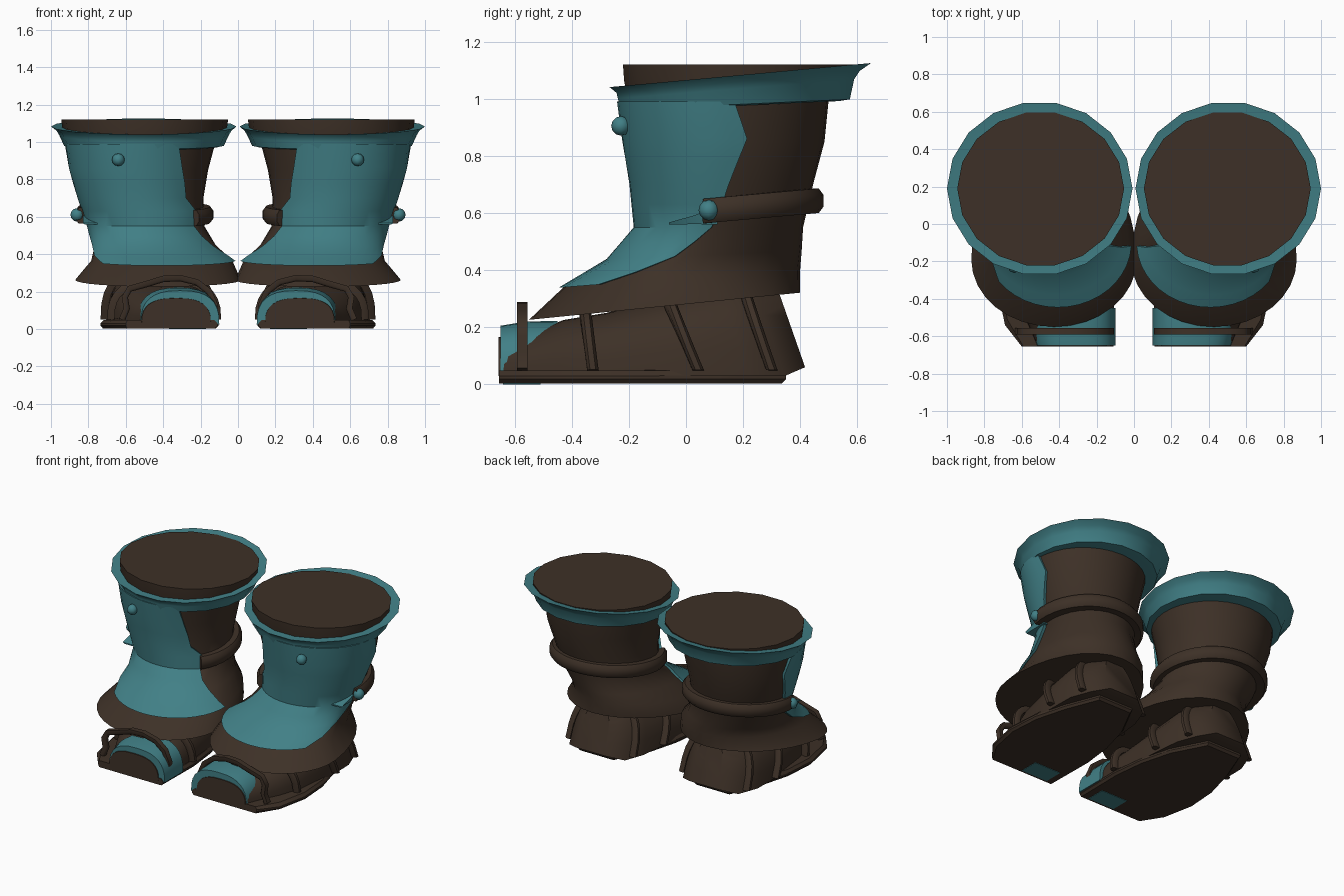
import bpy, bmesh, math
from mathutils import Vector

if "Cube" in bpy.data.objects:
    bpy.data.objects.remove(bpy.data.objects["Cube"])


def material(name, rgb):
    m = bpy.data.materials.new(name)
    m.diffuse_color = (*rgb, 1)
    m.use_nodes = True
    m.node_tree.nodes["Principled BSDF"].inputs["Base Color"].default_value = m.diffuse_color
    return m


BROWN = material("dark brown leather", (0.047, 0.030, 0.020))
TEAL = material("teal leather", (0.053, 0.215, 0.24))


def finish(bm, name, mat, angle=40):
    """Turn a bmesh into a named part, mirrored for the other boot."""
    bmesh.ops.recalc_face_normals(bm, faces=bm.faces)
    me = bpy.data.meshes.new(name)
    bm.to_mesh(me)
    bm.free()
    me.materials.append(mat)
    ob = bpy.data.objects.new(name, me)
    bpy.context.collection.objects.link(ob)
    bpy.ops.object.select_all(action='DESELECT')
    ob.select_set(True)
    bpy.context.view_layer.objects.active = ob
    bpy.ops.object.shade_smooth_by_angle(angle=math.radians(angle))
    mod = ob.modifiers.new("other boot", 'MIRROR')
    mod.use_mirror_merge = False
    return ob


def loft(name, mat, rings, angle=40):
    """Skin closed rings of equal length and cap both ends."""
    bm = bmesh.new()
    vs = [[bm.verts.new(p) for p in r] for r in rings]
    n = len(vs[0])
    for a, b in zip(vs, vs[1:]):
        for i in range(n):
            j = (i + 1) % n
            bm.faces.new((a[i], a[j], b[j], b[i]))
    bm.faces.new(vs[0])
    bm.faces.new(vs[-1])
    return finish(bm, name, mat, angle)


def egg(p, deg, off=0.0, dz=0.0):
    """Point on an egg ring: x min/max, y min/max, y of widest, z, slope."""
    x0, x1, y0, y1, cy, z, s = p
    a = math.radians(deg)
    c, sn = math.cos(a), math.sin(a)
    ry = (y1 - cy if sn > 0 else cy - y0) + off
    y = cy + ry * sn
    return Vector(((x0 + x1) / 2 + ((x1 - x0) / 2 + off) * c, y, z + s * (y - cy) + dz))


def ring(p, n=32):
    return [egg(p, 360 * i / n) for i in range(n)]


# Shaft and flared ankle skirt
SHAFT = [
    (0.12, 0.91, -0.225, 0.50, 0.13, 1.00, 0),
    (0.16, 0.885, -0.205, 0.485, 0.13, 0.85, 0),
    (0.185, 0.84, -0.18, 0.445, 0.12, 0.70, 0),
    (0.18, 0.79, -0.165, 0.41, 0.11, 0.55, 0),
    (0.12, 0.765, -0.26, 0.405, 0.00, 0.45, 0.04),
    (0.03, 0.785, -0.43, 0.40, -0.10, 0.365, 0.08),
    (-0.015, 0.87, -0.55, 0.40, -0.19, 0.262, 0.1),
]
loft("boot_shaft", BROWN, [ring(p) for p in SHAFT])


def shaft_at(z):
    for a, b in zip(SHAFT, SHAFT[1:]):
        if b[5] <= z <= a[5]:
            t = (a[5] - z) / (a[5] - b[5])
            return tuple(u + (v - u) * t for u, v in zip(a, b))


# Front panel wrapped over the shaft: height, inner angle, outer angle
PANEL = [(0.99, -119, 6), (0.86, -126, 13), (0.78, -130, 9), (0.70, -133, 5),
         (0.63, -146, 2), (0.55, -141, -4), (0.50, -145, -5), (0.45, -155, -8),
         (0.40, -168, -22), (0.366, -177, -37)]
rows = []
for z, a0, a1 in PANEL:
    p = shaft_at(z)
    angs = [a0 + (a1 - a0) * i / 16 for i in range(17)]
    rows.append([egg(p, a, 0.018) for a in angs] +
                [egg(p, a, -0.015) for a in reversed(angs)])
loft("front_panel", TEAL, rows)

# Belt around the back of the shaft
belt = shaft_at(0.64)
sect = [(-0.02, -0.043), (0.035, -0.043), (0.052, -0.02), (0.052, 0.02), (0.035, 0.043), (-0.02, 0.043)]
rows = []
for i in range(25):
    a = -10 + 228 * i / 24
    lift = 0.1 * (egg(belt, a).y - 0.4)
    rows.append([egg(belt, a, o, dz + lift) for o, dz in sect])
loft("shaft_belt", BROWN, rows)

# Pointed tongue of the belt clasp
loft("belt_tongue", TEAL, [
    [(0.79 + dx, y, z + h * k) for dx, k in ((-0.04, -1), (0.03, -1), (0.04, 1), (-0.04, 1))]
    for y, z, h in ((-0.06, 0.563, 0.004), (0.02, 0.575, 0.014), (0.11, 0.59, 0.03))])

# Flared collar and the closed top
COLLAR = [
    (0.10, 0.91, -0.22, 0.54, 0.16, 0.975, 0.045),
    (0.075, 0.93, -0.235, 0.58, 0.17, 0.98, 0.045),
    (0.05, 0.955, -0.245, 0.595, 0.18, 1.035, 0.08),
    (0.035, 0.97, -0.25, 0.615, 0.19, 1.06, 0.09),
    (0.008, 1.0, -0.275, 0.655, 0.19, 1.083, 0.092),
    (0.05, 0.95, -0.225, 0.605, 0.19, 1.078, 0.092),
]
loft("collar", TEAL, [ring(p, 18) for p in COLLAR])
loft("boot_top", BROWN, [ring(p, 18) for p in (
    (0.07, 0.93, -0.21, 0.58, 0.19, 1.01, 0.05),
    (0.058, 0.94, -0.223, 0.597, 0.19, 1.08, 0.04),
    (0.053, 0.945, -0.227, 0.602, 0.19, 1.12, 0))])


# Foot: arched sections from the cut toe to the leaning heel
def arch(y, cx, hw, top, base=0.03, lean=0.0, n=16, power=0.75):
    pts = []
    for i in range(n + 1):
        a = math.pi * i / n
        c, s = math.cos(a), max(0.0, math.sin(a))
        x = cx + hw * math.copysign(abs(c) ** power, c)
        z = base + (top - base) * s ** power
        pts.append(Vector((x, y + lean * (z - 0.08), z)))
    return pts


FOOT = [(-0.656, 0.33, 0.185, 0.165), (-0.54, 0.35, 0.215, 0.18), (-0.43, 0.37, 0.25, 0.225),
        (-0.28, 0.40, 0.27, 0.25), (-0.05, 0.42, 0.275, 0.31)]
rings = [arch(*f) for f in FOOT]
rings += [arch(0.2, 0.43, 0.26, 0.36, lean=-0.25), arch(0.33, 0.43, 0.21, 0.36, lean=-0.35),
          arch(0.41, 0.43, 0.11, 0.34, 0.06, -0.35)]
loft("foot", BROWN, rings)

# Toe cap over the front of the foot
loft("toe_cap", TEAL, [arch(-0.65, 0.31, 0.21, 0.205, 0.025), arch(-0.56, 0.32, 0.22, 0.22, 0.025),
                       arch(-0.45, 0.315, 0.215, 0.222, 0.025)])

# Sole: outline of x, y
OUT = [(0.11, -0.655), (0.60, -0.655), (0.69, -0.54), (0.735, -0.32), (0.72, -0.1), (0.66, 0.12),
       (0.57, 0.35), (0.31, 0.35), (0.19, 0.12), (0.13, -0.1), (0.105, -0.32)]


def sole_ring(z, k, rise=0.0):
    return [(0.42 + (x - 0.42) * k, max(y * k, -0.655) if y > -0.65 else y,
             z + rise * max(0.0, (y - 0.1) / 0.25)) for x, y in OUT]


loft("sole", BROWN, [sole_ring(0.003, 0.96), sole_ring(0.018, 1.0), sole_ring(0.03, 1.0, 0.03),
                     sole_ring(0.048, 0.95, 0.04)], 30)

# Teal patch under the toe
bm = bmesh.new()
bmesh.ops.create_cube(bm, size=1)
for v in bm.verts:
    v.co = Vector((0.27 + v.co.x * 0.2, -0.575 + v.co.y * 0.13, 0.003 + v.co.z * 0.006))
finish(bm, "toe_underside_patch", TEAL)


# Straps over the foot, swept with a rounded section
def strap(name, path, hy, t):
    rows = []
    path = [Vector(p) for p in path]
    for i, p in enumerate(path):
        d = (path[min(i + 1, len(path) - 1)] - path[max(i - 1, 0)])
        out = Vector((d.z, 0, -d.x)).normalized()
        rows.append([p + out * t * u + Vector((0, hy * v, 0)) for u, v in
                     ((-1, -1), (0.4, -1), (1, -0.5), (1, 0.5), (0.4, 1), (-1, 1))])
    loft(name, BROWN, rows, 50)


toe = [(0.13, 0.05), (0.125, 0.13), (0.155, 0.2), (0.22, 0.25), (0.31, 0.272), (0.40, 0.268),
       (0.49, 0.24), (0.58, 0.215), (0.605, 0.17), (0.595, 0.11), (0.62, 0.05)]
strap("toe_strap", [(x, -0.573, z) for x, z in toe], 0.018, 0.017)
for k, (y, cx, hw, top, lean) in enumerate(((-0.33, 0.395, 0.285, 0.262, -0.13),
                                            (0.03, 0.425, 0.29, 0.33, -0.42),
                                            (0.29, 0.43, 0.245, 0.35, -0.35))):
    strap(f"foot_strap_{k + 1}", arch(y, cx, hw, top, 0.05, lean), 0.02, 0.02)

# Studs on the front and at the belt
for name, pos, r in (("front_stud", (0.64, -0.228, 0.905), 0.034), ("belt_stud", (0.86, 0.08, 0.61), 0.036)):
    bm = bmesh.new()
    bmesh.ops.create_uvsphere(bm, u_segments=8, v_segments=6, radius=r)
    bmesh.ops.translate(bm, verts=bm.verts, vec=pos)
    finish(bm, name, TEAL, 50)
